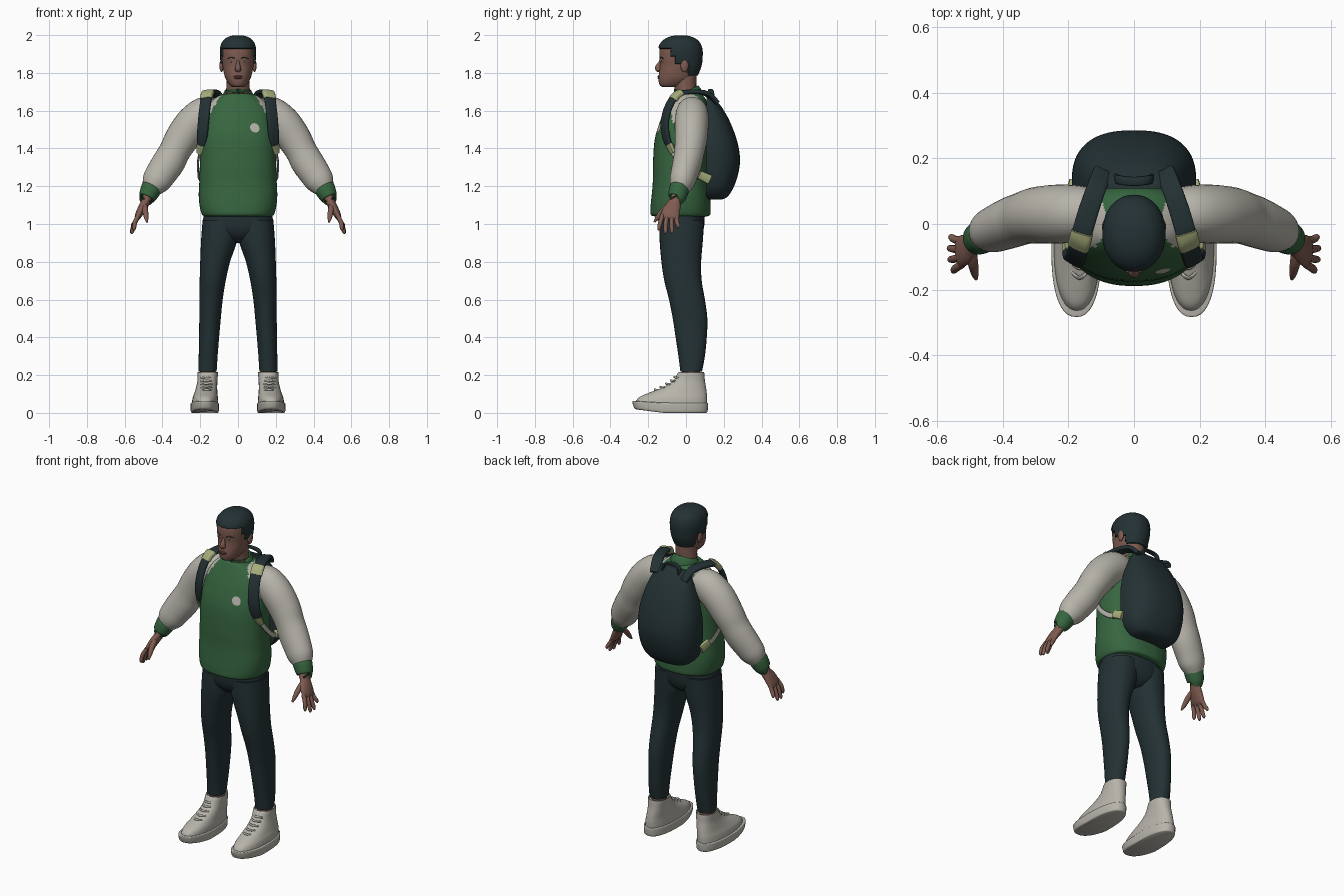
import bpy, bmesh, math
from mathutils import Vector, Matrix


def material(name, rgb):
    m = bpy.data.materials.new(name)
    m.diffuse_color = (*rgb, 1)
    return m


SKIN = material("skin", (0.21, 0.105, 0.08))
LIPS = material("lips", (0.15, 0.065, 0.055))
DARK = material("dark_teal", (0.017, 0.031, 0.034))
GREEN = material("green_knit", (0.037, 0.13, 0.05))
CREAM = material("cream_cloth", (0.47, 0.455, 0.40))
OLIVE = material("pale_olive", (0.38, 0.42, 0.20))
WHITE = material("eye_white", (0.55, 0.53, 0.50))


def finish(name, bm, mats, rule=None, angle=45):
    bmesh.ops.recalc_face_normals(bm, faces=bm.faces[:])
    if rule:
        for f in bm.faces:
            f.material_index = rule(f.calc_center_median())
    me = bpy.data.meshes.new(name)
    bm.to_mesh(me)
    bm.free()
    for m in mats:
        me.materials.append(m)
    me.polygons.foreach_set("use_smooth", [True] * len(me.polygons))
    me.set_sharp_from_angle(angle=math.radians(angle))
    ob = bpy.data.objects.new(name, me)
    bpy.context.collection.objects.link(ob)
    return ob


def smooth_keys(keys, steps):
    """Catmull-Rom interpolation of key tuples."""
    k = [Vector(q) for q in keys]
    out = []
    for i in range(len(k) - 1):
        a, b, c, d = k[max(i - 1, 0)], k[i], k[i + 1], k[min(i + 2, len(k) - 1)]
        for s in range(steps):
            t = s / steps
            out.append(0.5 * (2 * b + (c - a) * t + (2 * a - 5 * b + 4 * c - d) * t * t
                              + (3 * b - a - 3 * c + d) * t ** 3))
    return out + [k[-1]]


def sweep(keys, n=24, steps=4, p=2.0, ref=(0, 1, 0), flat=False, side=1):
    """Rings (x, y, z, radius along ref, radius across) joined into a closed tube."""
    ks = smooth_keys(keys, steps)
    bm = bmesh.new()
    rings = []
    for i, k in enumerate(ks):
        c = Vector(k[:3])
        t = Vector(ks[min(i + 1, len(ks) - 1)][:3]) - Vector(ks[max(i - 1, 0)][:3])
        t = Vector((0, 0, 1)) if flat else t.normalized()
        a = Vector(ref)
        a = (a - t * a.dot(t)).normalized()
        b = t.cross(a)
        ring = []
        for j in range(n):
            u = 2 * math.pi * j / n
            ca, sa = math.cos(u), math.sin(u)
            pa = math.copysign(abs(ca) ** (2 / p), ca) * k[3]
            pb = math.copysign(abs(sa) ** (2 / p), sa) * k[4]
            v = c + a * pa + b * pb
            ring.append(bm.verts.new((v.x * side, v.y, v.z)))
        rings.append(ring)
    for r, q in zip(rings, rings[1:]):
        for j in range(n):
            bm.faces.new((r[j], r[(j + 1) % n], q[(j + 1) % n], q[j]))
    bm.faces.new(rings[0])
    bm.faces.new(rings[-1])
    bmesh.ops.recalc_face_normals(bm, faces=bm.faces[:])
    return bm


def stack(keys, **kw):
    """Level rings given as (z, front y, back y, centre x, half width)."""
    return sweep([(x, (f + b) / 2, z, (b - f) / 2, w) for z, f, b, x, w in keys], flat=True, **kw)


def ball(name, loc, size, mat):
    bm = bmesh.new()
    bmesh.ops.create_uvsphere(bm, u_segments=20, v_segments=12, radius=1)
    bmesh.ops.transform(bm, matrix=Matrix.LocRotScale(Vector(loc), None, Vector(size)), verts=bm.verts)
    return finish(name, bm, [mat])


# Sweater body with raglan shoulder panels
torso = finish("sweater_body", stack(
    [(1.04, -.165, .11, 0, .175), (1.05, -.187, .128, 0, .19), (1.09, -.188, .13, 0, .202),
     (1.15, -.182, .127, 0, .208), (1.22, -.176, .12, 0, .205), (1.32, -.175, .115, 0, .202),
     (1.45, -.165, .115, 0, .20), (1.55, -.135, .118, 0, .188), (1.62, -.105, .115, 0, .165),
     (1.66, -.085, .105, 0, .13), (1.685, -.072, .085, 0, .09), (1.69, -.06, .07, 0, .07)],
    n=72, steps=6, p=2.35), [GREEN, CREAM],
    lambda c: int(c.z > 1.5 and abs(c.x) > .085 + (1.69 - c.z) * .62))

# Collar ring
finish("collar", sweep([(0, .008, 1.672, .083, .083), (0, .006, 1.69, .080, .078),
                        (0, .002, 1.705, .070, .068), (0, .002, 1.70, .058, .058)], n=32), [GREEN])

# Chest badge wrapped onto the sweater
bm = bmesh.new()
bmesh.ops.create_circle(bm, cap_ends=True, segments=20, radius=.027,
                        matrix=Matrix.Translation((.09, -.145, 1.51)) @ Matrix.Rotation(math.pi / 2, 4, 'X'))
bmesh.ops.poke(bm, faces=bm.faces[:])
badge = finish("chest_badge", bm, [CREAM])
wrap = badge.modifiers.new("wrap", 'SHRINKWRAP')
wrap.target = torso
wrap.wrap_mode = 'ABOVE_SURFACE'
wrap.offset = .004

# Neck and head
finish("neck", sweep([(0, .01, 1.64, .06, .066), (0, 0, 1.70, .056, .062), (0, -.005, 1.75, .06, .06),
                      (0, -.005, 1.80, .06, .06)]), [SKIN])


def is_hair(c):
    line = 1.927 if c.y < -.085 else 1.885 if c.y < -.055 else 1.85 if c.y < .01 else 1.785
    return c.z > line


bm = stack([(1.724, -.122, -.05, 0, .025), (1.735, -.139, -.01, 0, .044), (1.765, -.146, .04, 0, .064),
            (1.80, -.143, .06, 0, .075), (1.84, -.138, .075, 0, .082), (1.88, -.141, .08, 0, .087),
            (1.92, -.140, .08, 0, .088), (1.955, -.128, .068, 0, .08), (1.98, -.095, .038, 0, .056),
            (1.991, -.055, -.005, 0, .02)], n=56, steps=5, p=2.15)
hair = [f for f in bm.faces if is_hair(f.calc_center_median())]
for f in hair:
    f.material_index = 1
rim = bmesh.ops.inset_region(bm, faces=hair, thickness=.003, depth=.008, use_even_offset=True)
for f in rim["faces"]:
    f.material_index = 1
finish("head_and_hair", bm, [SKIN, DARK])

# Face features
finish("nose", sweep([(0, -.128, 1.872, .008, .007), (0, -.138, 1.85, .011, .009), (0, -.147, 1.828, .017, .015),
                      (0, -.145, 1.815, .014, .017), (0, -.14, 1.81, .005, .008)], n=16), [SKIN])
ball("upper_lip", (0, -.145, 1.781, )[:3], (.025, .007, .005), LIPS)
ball("lower_lip", (0, -.145, 1.773), (.021, .007, .005), LIPS)
for s in (-1, 1):
    ball("eye", (s * .034, -.125, 1.859), (.014, .006, .0055), WHITE)
    ball("iris", (s * .034, -.1297, 1.859), (.005, .003, .005), DARK)
    ball("ear", (s * .087, -.008, 1.838), (.011, .021, .034), SKIN)
    finish("eyebrow", sweep([(.016, -.137, 1.877, .004, .003), (.036, -.131, 1.882, .004, .004),
                             (.055, -.118, 1.876, .003, .002)], n=8, side=s), [DARK])

# Trouser hips
finish("trouser_hips", stack([(.90, -.07, .04, 0, .05), (.93, -.115, .075, 0, .12), (.98, -.142, .095, 0, .182),
                              (1.06, -.148, .10, 0, .18), (1.10, -.14, .10, 0, .175)], n=40, p=2.3), [DARK])

for s in (-1, 1):
    # Legs and ankles
    finish("trouser_leg", stack(
        [(1.02, -.14, .095, .095, .092), (.92, -.14, .09, .099, .096), (.80, -.13, .08, .121, .079),
         (.70, -.115, .083, .134, .069), (.60, -.09, .10, .143, .062), (.50, -.07, .113, .148, .057),
         (.40, -.055, .11, .153, .053), (.30, -.04, .10, .158, .05), (.22, -.03, .085, .161, .048)],
        n=32, p=2.2, side=s), [DARK])
    finish("ankle", stack([(.15, -.02, .075, .16, .042), (.24, -.02, .075, .16, .042)], side=s), [SKIN])

    # Shoes: sole, high-top upper, laces
    bm = stack([(0, -.262, .108, .175, .068), (.008, -.275, .114, .176, .074), (.045, -.284, .117, .176, .076),
                (.052, -.278, .114, .176, .072)], n=40, p=2.35, side=s)
    for v in bm.verts:
        if v.co.y < -.12:
            v.co.z += (-.12 - v.co.y) * .13 * (1 - v.co.z / .12)
    finish("shoe_sole", bm, [CREAM])
    finish("shoe_upper", stack(
        [(.045, -.272, .111, .175, .070), (.08, -.252, .112, .173, .067), (.105, -.20, .11, .170, .061),
         (.135, -.125, .106, .166, .056), (.17, -.07, .10, .162, .053), (.215, -.04, .096, .16, .054),
         (.205, -.03, .088, .16, .046)], n=40, p=2.25, side=s), [CREAM])
    for y, z, w in ((-.165, .124, .026), (-.135, .138, .028), (-.105, .155, .03), (-.08, .172, .03), (-.062, .19, .03)):
        finish("shoe_lace", sweep([(.166 - w, y + .022, z - .006, .005, .005), (.166, y, z, .006, .006),
                                   (.166 + w, y + .022, z - .006, .005, .005)], n=8, side=s), [CREAM])

    # Sleeves and cuffs
    finish("sleeve", sweep(
        [(.10, .03, 1.605, .07, .06), (.165, .032, 1.585, .085, .092), (.235, .03, 1.535, .09, .094),
         (.295, .027, 1.455, .086, .09), (.335, .018, 1.385, .08, .083), (.365, .008, 1.33, .078, .086),
         (.405, -.008, 1.27, .073, .082), (.437, -.022, 1.22, .066, .074), (.46, -.034, 1.18, .048, .05)],
        n=32, steps=5, side=s), [CREAM])
    finish("cuff", sweep([(.452, -.032, 1.20, .048, .05), (.46, -.036, 1.185, .053, .055),
                          (.482, -.048, 1.14, .047, .045), (.484, -.05, 1.136, .036, .034)], n=28, side=s), [GREEN])

    # Hands
    finish("palm", sweep([(.476, -.046, 1.15, .03, .026), (.49, -.058, 1.115, .034, .024),
                          (.512, -.076, 1.075, .046, .022), (.53, -.085, 1.04, .048, .017),
                          (.536, -.088, 1.025, .036, .009)], n=24, side=s), [SKIN])
    for y0, y1, x1, z1 in ((-.123, -.142, .55, .965), (-.098, -.108, .56, .948),
                           (-.073, -.074, .562, .95), (-.05, -.04, .558, .978)):
        finish("finger", sweep([(.525, y0, 1.05, .012, .012), (.545, (y0 + y1) / 2 - .003, 1.01, .012, .012),
                                (x1, y1, z1 + .012, .010, .010), (x1, y1, z1, .004, .004)], n=12, side=s), [SKIN])
    finish("thumb", sweep([(.497, -.075, 1.105, .016, .016), (.492, -.118, 1.075, .016, .015),
                           (.486, -.15, 1.035, .012, .012), (.482, -.168, 1.01, .005, .005)],
                          n=12, ref=(1, 0, 0), side=s), [SKIN])

    # Shoulder straps with bands, lower webbing and buckle
    tilt = (.85, .5, 0)
    finish("shoulder_strap", sweep(
        [(.095, .16, 1.64, .03, .012), (.115, .11, 1.69, .03, .012), (.142, .03, 1.70, .031, .012),
         (.163, -.045, 1.685, .031, .012), (.174, -.09, 1.625, .031, .012), (.183, -.112, 1.54, .031, .012),
         (.19, -.105, 1.46, .029, .012), (.198, -.08, 1.395, .02, .01)],
        n=20, p=4, ref=tilt, side=s), [DARK])
    finish("strap_band", sweep([(.158, -.025, 1.697, .034, .016), (.164, -.048, 1.684, .034, .016),
                                (.169, -.068, 1.660, .034, .016)], n=20, p=4, ref=tilt, side=s), [OLIVE])
    finish("strap_end", sweep([(.195, -.09, 1.42, .024, .014), (.202, -.068, 1.375, .018, .012)],
                              n=12, p=4, ref=tilt, side=s), [OLIVE])
    finish("lower_webbing", sweep([(.20, -.075, 1.39, .014, .005), (.212, -.03, 1.325, .014, .005),
                                   (.208, .04, 1.265, .014, .005), (.185, .12, 1.235, .016, .006)],
                                  n=12, p=4, ref=(0, .6, .8), side=s), [CREAM])
    finish("webbing_buckle", sweep([(.203, .07, 1.262, .022, .012), (.186, .125, 1.235, .026, .014)],
                                   n=12, p=4, ref=(0, .3, .95), side=s), [OLIVE])

# Backpack with a flat back panel
bm = stack([(1.13, .10, .19, 0, .09), (1.145, .07, .22, 0, .13), (1.19, .02, .25, 0, .168),
            (1.26, -.02, .275, 0, .186), (1.34, -.03, .286, 0, .19), (1.43, -.02, .273, 0, .186),
            (1.53, .01, .238, 0, .162), (1.61, .05, .195, 0, .132), (1.66, .08, .155, 0, .108),
            (1.68, .10, .132, 0, .09)], n=56, steps=5, p=2.5)
for v in bm.verts:
    v.co.y = max(v.co.y, .108)
bmesh.ops.remove_doubles(bm, verts=bm.verts[:], dist=.0003)
finish("backpack", bm, [DARK])

# Carry handle
finish("carry_handle", sweep([(-.055, .14, 1.655, .014, .007), (-.045, .135, 1.695, .014, .007),
                              (0, .13, 1.708, .014, .007), (.045, .135, 1.695, .014, .007),
                              (.055, .14, 1.655, .014, .007)], n=12, p=3), [DARK])
